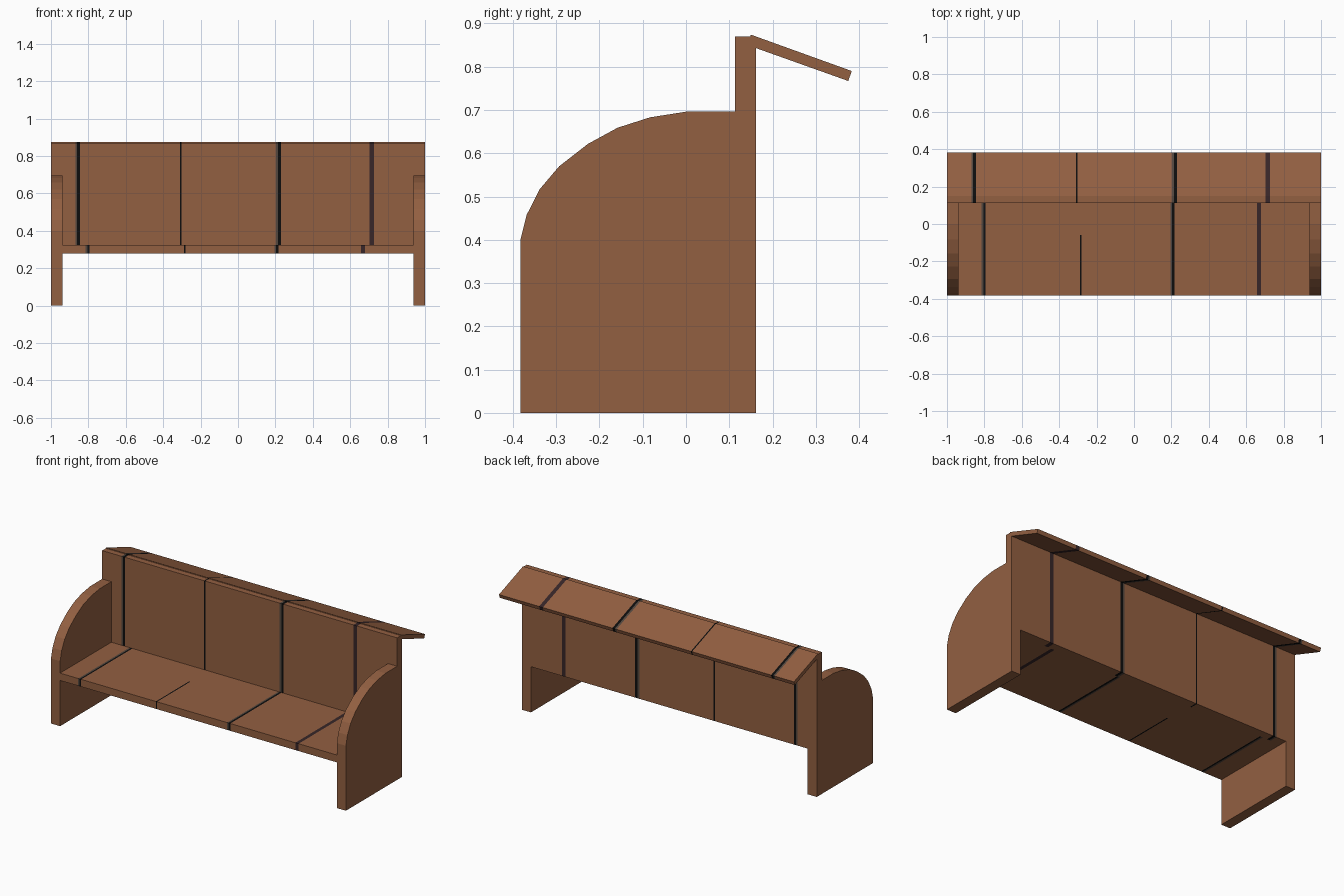
import bpy, bmesh

if "Cube" in bpy.data.objects:
    bpy.data.objects.remove(bpy.data.objects["Cube"])


def material(name, rgb):
    m = bpy.data.materials.new(name)
    m.diffuse_color = (*rgb, 1.0)
    m.use_nodes = True
    m.node_tree.nodes["Principled BSDF"].inputs["Base Color"].default_value = m.diffuse_color
    return m


MATS = [
    material("warm_brown_wood", (0.29, 0.115, 0.053)),
    material("black_plank_gap", (0.004, 0.004, 0.004)),
    material("dark_plum_gap", (0.038, 0.019, 0.021)),
    material("grey_brown_gap", (0.085, 0.062, 0.048)),
]
BLACK, PLUM, GREY = 1, 2, 3


def prism(name, profile, x0, x1, stripes=(), y_cut=None):
    """Extrude a (y, z) profile along x and colour plank gaps.
    stripes: (x_min, x_max, material, y_max)"""
    bm = bmesh.new()
    face = bm.faces.new([bm.verts.new((x0, y, z)) for y, z in profile])
    ext = bmesh.ops.extrude_face_region(bm, geom=[face], use_keep_orig=True)
    for v in ext["geom"]:
        if isinstance(v, bmesh.types.BMVert):
            v.co.x = x1
    cuts = [((x, 0, 0), (1, 0, 0)) for s in stripes for x in s[:2]]
    if y_cut is not None:
        cuts.append(((0, y_cut, 0), (0, 1, 0)))
    for co, no in cuts:
        geom = bm.verts[:] + bm.edges[:] + bm.faces[:]
        bmesh.ops.bisect_plane(bm, geom=geom, plane_co=co, plane_no=no)
    bmesh.ops.recalc_face_normals(bm, faces=bm.faces[:])
    for f in bm.faces:
        c = f.calc_center_median()
        for a, b, mat, y_max in stripes:
            if a < c.x < b and c.y < y_max:
                f.material_index = mat
    mesh = bpy.data.meshes.new(name)
    bm.to_mesh(mesh)
    bm.free()
    for m in MATS:
        mesh.materials.append(m)
    obj = bpy.data.objects.new(name, mesh)
    bpy.context.collection.objects.link(obj)
    return obj


FRONT, BACK_IN, BACK_OUT = -0.383, 0.113, 0.162

# Curved end panels, used as legs and armrests
arc = [(0.0, 0.696), (-0.083, 0.683), (-0.158, 0.659), (-0.226, 0.622),
       (-0.293, 0.57), (-0.338, 0.517), (-0.368, 0.458), (FRONT, 0.398)]
end = [(FRONT, 0), (BACK_OUT, 0), (BACK_OUT, 0.28), (BACK_IN, 0.28),
       (BACK_IN, 0.696)] + arc
for side, x in (("left", -1.0), ("right", 0.938)):
    prism(side + "_end_panel", end, x, x + 0.062)

# Seat with plank gaps
seat_gaps = [(-0.815, -0.805, GREY, 1), (-0.805, -0.795, BLACK, 1),
             (-0.289, -0.281, BLACK, -0.06),
             (0.195, 0.204, GREY, 1), (0.204, 0.216, BLACK, 1),
             (0.657, 0.679, PLUM, 1)]
prism("seat", [(FRONT, 0.28), (BACK_IN, 0.28), (BACK_IN, 0.325), (FRONT, 0.325)],
      -0.938, 0.938, seat_gaps, y_cut=-0.06)

# Backrest and sloping rear shelf share the same gap positions
back_gaps = [(-0.87, -0.86, GREY, 1), (-0.86, -0.845, BLACK, 1),
             (-0.309, -0.301, BLACK, 1),
             (0.203, 0.215, GREY, 1), (0.215, 0.231, BLACK, 1),
             (0.703, 0.728, PLUM, 1)]
prism("backrest", [(BACK_IN, 0.28), (BACK_OUT, 0.28), (BACK_OUT, 0.85),
                   (0.15, 0.87), (BACK_IN, 0.87)], -1, 1, back_gaps)
prism("rear_shelf", [(0.15, 0.874), (0.383, 0.79), (0.375, 0.767), (0.142, 0.85)],
      -1, 1, back_gaps)
